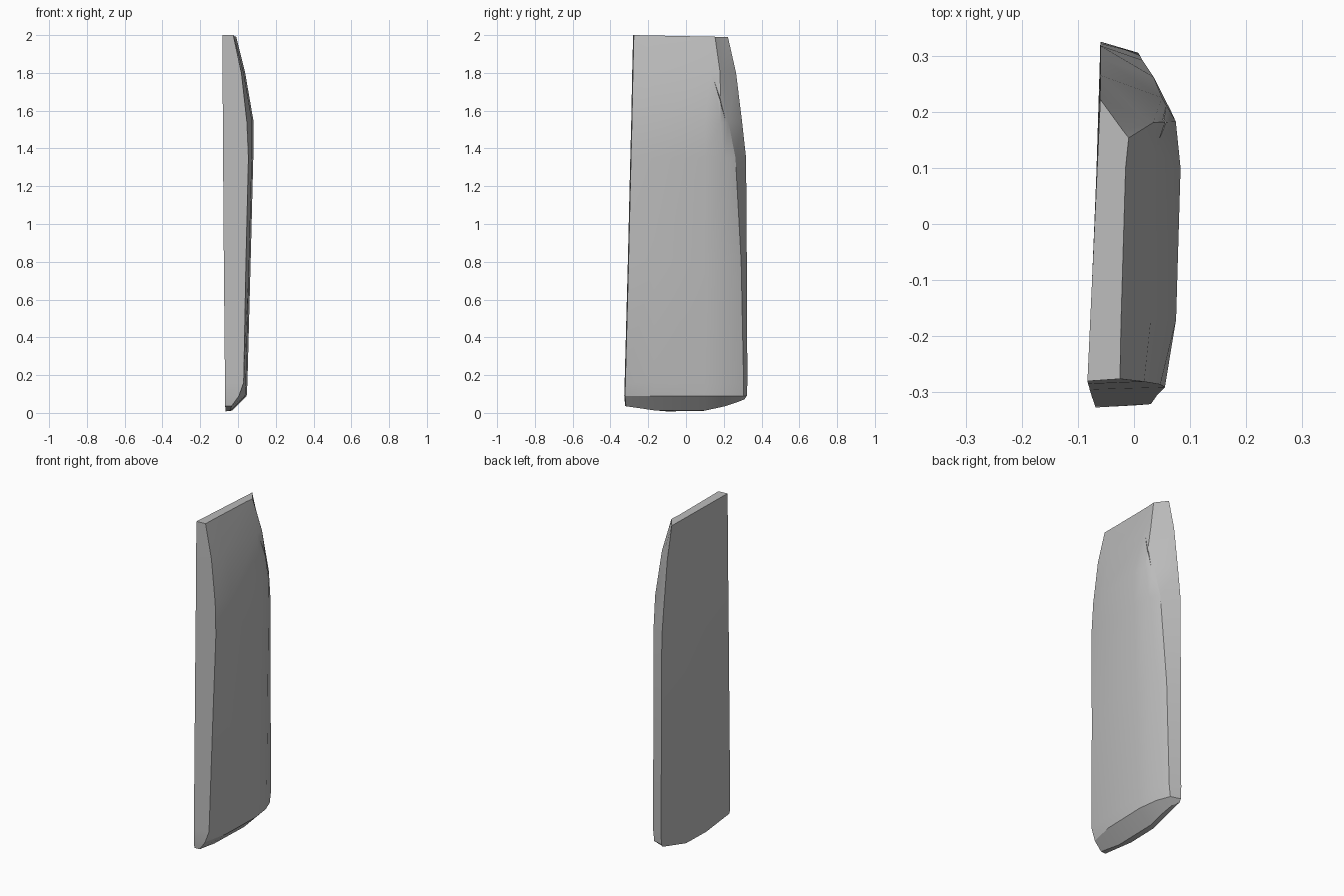
import bpy
import bmesh
from mathutils import Vector

default_cube = bpy.data.objects.get("Cube")
if default_cube:
    bpy.data.objects.remove(default_cube, do_unlink=True)

# One plain stone grey
stone = bpy.data.materials.new("stone grey")
stone.use_nodes = True
grey = (0.5, 0.5, 0.5, 1)
stone.diffuse_color = grey
stone.node_tree.nodes["Principled BSDF"].inputs["Base Color"].default_value = grey


def link(name, bm):
    mesh = bpy.data.meshes.new(name)
    bmesh.ops.recalc_face_normals(bm, faces=bm.faces)
    bm.to_mesh(mesh)
    bm.free()
    obj = bpy.data.objects.new(name, mesh)
    bpy.context.collection.objects.link(obj)
    mesh.materials.append(stone)
    return obj


def section(height, flat, front_y, front_x, crown, crown_y, shoulder_y, shoulder_x, back_y):
    """Outline of the slab at one height: flat side, front, bulging face, back."""
    mid_y = (crown_y + shoulder_y) / 2
    back_x = -0.06
    outline = [
        (flat, front_y),
        (front_x, front_y + 0.004),
        (crown - 0.008, -0.17),
        (crown, crown_y),
        ((crown + shoulder_x) / 2 + 0.008, mid_y + 0.02),
        (shoulder_x, shoulder_y),
        (back_x, back_y),
    ]
    # Extra points along the flat side let the foot curve
    for t in (0.35, 0.65):
        outline.append((back_x + t * (flat - back_x), back_y + t * (front_y - back_y)))
    return [Vector((x, y, height(y))) for x, y in outline]


def level(z):
    return lambda y: z


def foot(y):
    return 0.005 + (0.3 if y < 0 else 0.7) * y * y


def head(y):
    return 2 - 0.02 * (y + 0.28)


# Slab lofted through its sections, from foot to head
levels = [
    (foot, -0.068, -0.322, -0.035, -0.03, 0.1, 0.28, -0.035, 0.31),
    (level(0.09), -0.068, -0.327, 0.005, 0.046, 0.1, 0.305, 0.0, 0.322),
    (level(0.16), -0.069, -0.325, 0.03, 0.05, 0.1, 0.305, 0.008, 0.325),
    (level(0.8), -0.075, -0.308, 0.042, 0.067, 0.1, 0.292, 0.015, 0.322),
    (level(1.35), -0.079, -0.295, 0.055, 0.081, 0.1, 0.262, 0.035, 0.318),
    (level(1.54), -0.08, -0.29, 0.047, 0.083, 0.1, 0.225, 0.05, 0.297),
    (level(1.8), -0.082, -0.285, 0.018, 0.038, 0.13, 0.192, 0.015, 0.265),
    (head, -0.083, -0.28, -0.025, -0.015, 0.1, 0.167, -0.02, 0.222),
]
bm = bmesh.new()
rings = [[bm.verts.new(p) for p in section(*row)] for row in levels]
for low, high in zip(rings, rings[1:]):
    for i in range(len(low)):
        j = (i + 1) % len(low)
        bm.faces.new((low[i], low[j], high[j], high[i]))
bm.faces.new(rings[0])
bm.faces.new(rings[-1])
bmesh.ops.triangulate(bm, faces=[f for f in bm.faces if len(f.verts) > 4])
slab = link("stone_slab", bm)


def chip(top, tip):
    """Narrow wedge chipped out of the bulging face."""
    top, tip = Vector(top), Vector(tip)
    middle = (top + tip) / 2
    bm = bmesh.new()
    for p in (top, tip, middle + Vector((0.03, 0.012, 0)), middle + Vector((-0.015, 0, 0))):
        bm.verts.new(p)
    bmesh.ops.convex_hull(bm, input=bm.verts)
    cutter = link("chip_cutter", bm)
    cutter.hide_render = True
    cut = slab.modifiers.new("chip", 'BOOLEAN')
    cut.operation = 'DIFFERENCE'
    cut.solver = 'EXACT'
    cut.object = cutter
    bpy.context.view_layer.objects.active = slab
    bpy.ops.object.modifier_apply(modifier=cut.name)
    bpy.data.objects.remove(cutter, do_unlink=True)


# Chipped creases near the head
chip((-0.01, -0.265, 2.0), (0.035, -0.2, 1.81))
chip((0.045, 0.14, 1.79), (0.06, 0.215, 1.53))

bpy.ops.object.select_all(action='DESELECT')
slab.select_set(True)
bpy.context.view_layer.objects.active = slab
bpy.ops.object.shade_smooth_by_angle(angle=0.4)
